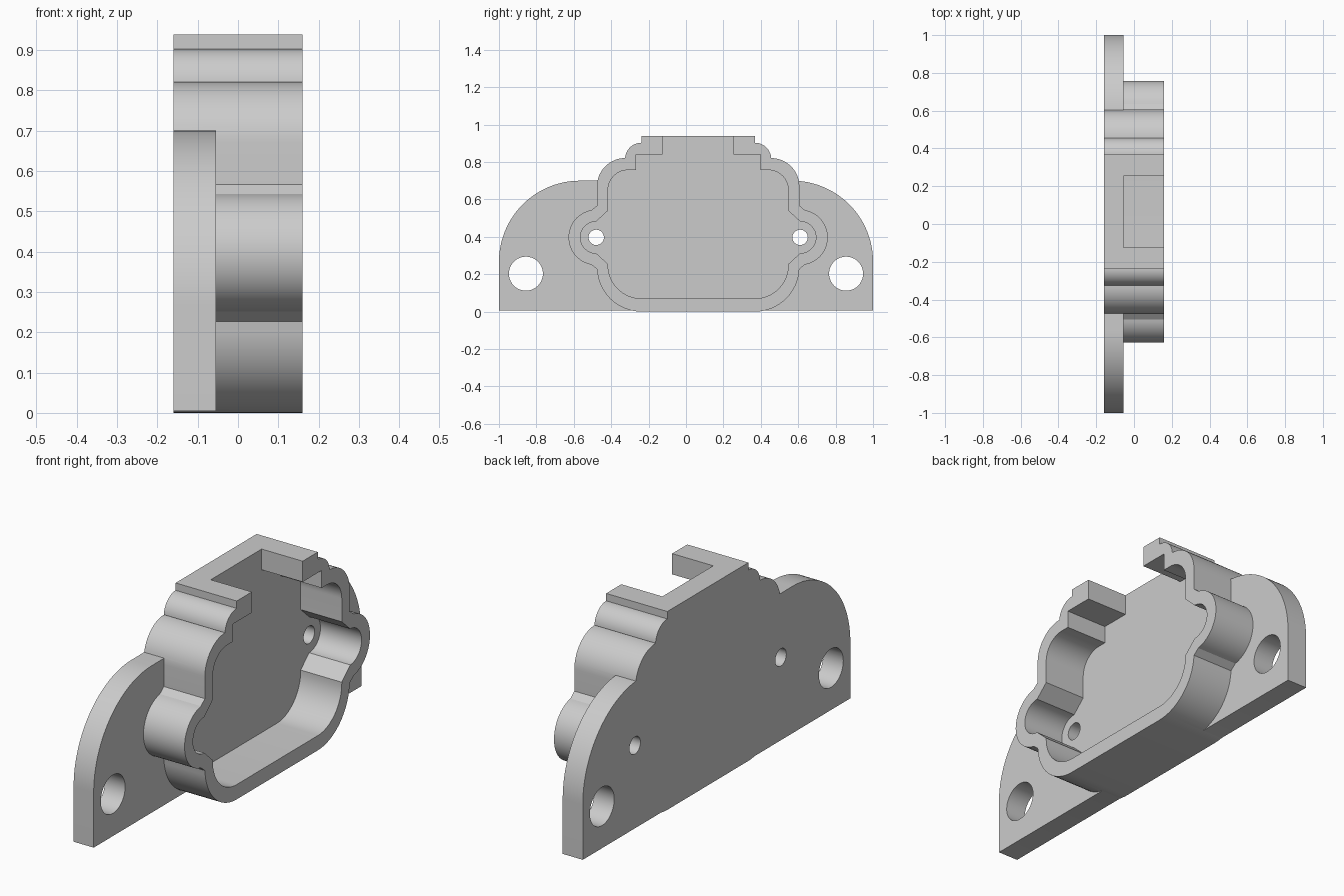
import bpy, bmesh
from math import cos, sin, radians

if "Cube" in bpy.data.objects:
    bpy.data.objects.remove(bpy.data.objects["Cube"], do_unlink=True)

BACK, FLOOR, FRONT = -0.16, -0.055, 0.16   # depth levels along x
MID = 0.065                                # housing centre line in y
EAR_Y, EAR_Z = 0.545, 0.397                # screw ear centre


def arc(cy, cz, r, start, end, steps=16):
    angles = [radians(start + (end - start) * i / steps) for i in range(steps + 1)]
    return [(cy + r * cos(a), cz + r * sin(a)) for a in angles]


def mirrored(half, mid=0.0):
    """Close a half outline by reflecting it about y = mid."""
    return [(mid + y, z) for y, z in half] + [(mid - y, z) for y, z in reversed(half)]


def extrude(name, outline, x0, x1):
    bm = bmesh.new()
    face = bm.faces.new([bm.verts.new((x0, y, z)) for y, z in outline])
    moved = bmesh.ops.extrude_face_region(bm, geom=[face])["geom"]
    bmesh.ops.translate(bm, vec=(x1 - x0, 0, 0),
                        verts=[v for v in moved if isinstance(v, bmesh.types.BMVert)])
    bmesh.ops.recalc_face_normals(bm, faces=bm.faces)
    mesh = bpy.data.meshes.new(name)
    bm.to_mesh(mesh)
    bm.free()
    obj = bpy.data.objects.new(name, mesh)
    bpy.context.collection.objects.link(obj)
    return obj


def combine(target, tool, operation):
    tool.hide_render = True
    mod = target.modifiers.new(operation.title(), "BOOLEAN")
    mod.operation, mod.object, mod.solver = operation, tool, "EXACT"
    bpy.context.view_layer.objects.active = target
    bpy.ops.object.modifier_apply(modifier=mod.name)
    bpy.data.objects.remove(tool, do_unlink=True)


# Stepped housing outline with screw ears
outer = ([(0.303, 0.938)]
         + arc(0.303, 0.815, 0.088, 90, 5)
         + arc(0.39, 0.67, 0.151, 90, 0)
         + [(0.541, 0.567)]
         + arc(EAR_Y, EAR_Z, 0.148, 80, -80, 32)
         + [(0.541, 0.227)]
         + arc(0.303, 0.238, 0.238, -3, -90))
cover = extrude("sensor_cover", mirrored(outer, MID), BACK, FRONT)

# Flange with rounded shoulders
flange = [(1, 0.005)] + arc(0.567, 0.267, 0.433, 0, 90, 32)
combine(cover, extrude("flange", mirrored(flange), BACK, FLOOR), "UNION")

# Pocket, open at the top through a notch
inner = ([(0.19, 1.1), (0.19, 0.84), (0.332, 0.84), (0.332, 0.757)]
         + arc(0.375, 0.65, 0.107, 90, 0)
         + [(0.482, 0.54)]
         + arc(EAR_Y, EAR_Z, 0.085, 90, -90, 24)
         + [(0.482, 0.254)]
         + arc(0.303, 0.249, 0.179, 0, -90))
combine(cover, extrude("pocket_cutter", mirrored(inner, MID), FLOOR, 0.3), "DIFFERENCE")

# Mounting holes and ear screw holes
for side in (-1, 1):
    for y, z, r in ((side * 0.856, 0.203, 0.091), (MID + side * EAR_Y, EAR_Z, 0.041)):
        hole = extrude("hole_cutter", arc(y, z, r, 0, 360, 40)[:-1], -0.3, 0.3)
        combine(cover, hole, "DIFFERENCE")

# Plain grey finish
grey = bpy.data.materials.new("light_grey")
grey.use_nodes = True
colour = (0.6, 0.6, 0.6, 1)
grey.diffuse_color = colour
grey.node_tree.nodes["Principled BSDF"].inputs["Base Color"].default_value = colour
cover.data.materials.clear()
cover.data.materials.append(grey)
for face in cover.data.polygons:
    face.material_index = 0

bpy.ops.object.select_all(action="DESELECT")
cover.select_set(True)
bpy.context.view_layer.objects.active = cover
bpy.ops.object.shade_smooth_by_angle(angle=radians(25))
